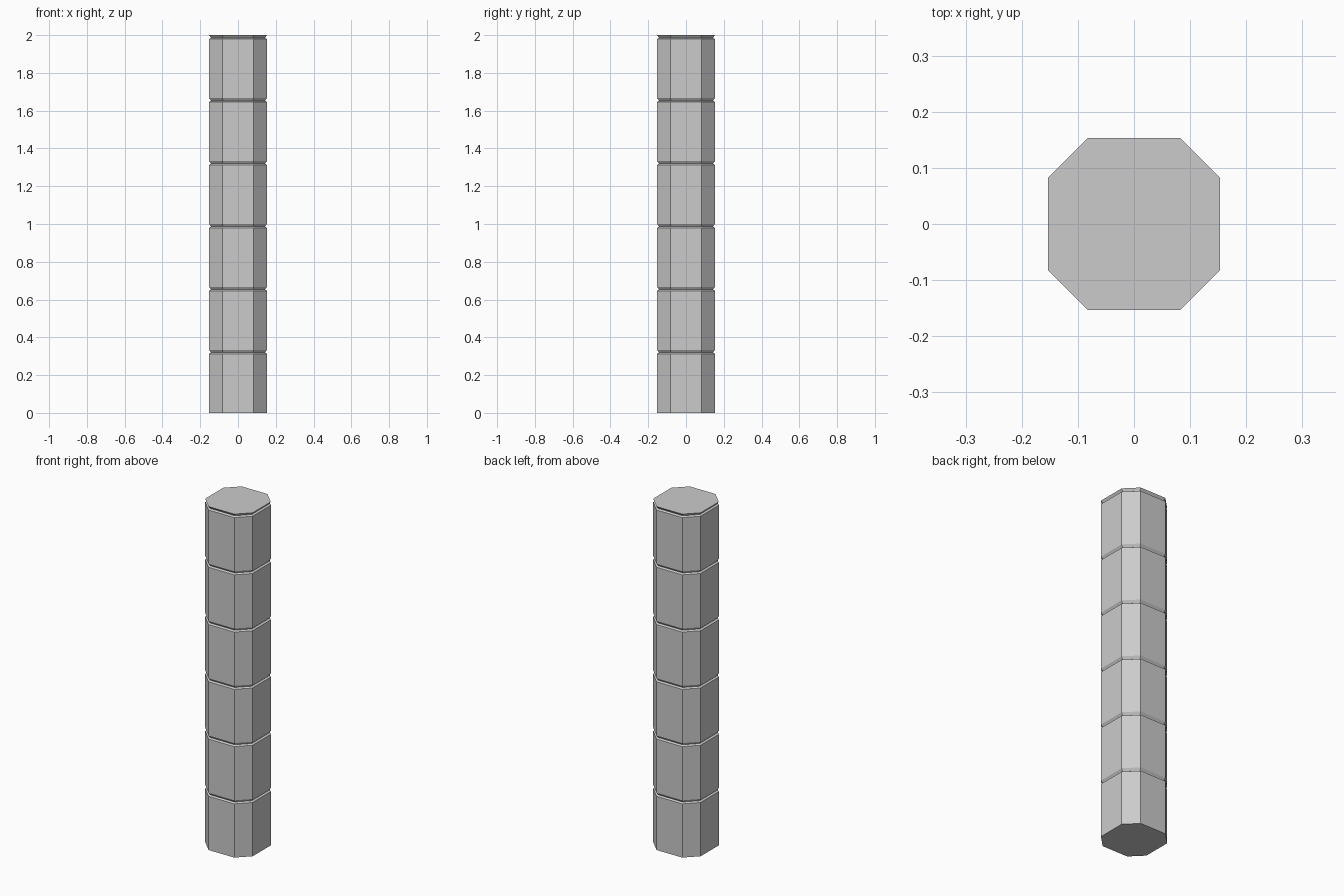
import bpy, bmesh

if "Cube" in bpy.data.objects:
    bpy.data.objects.remove(bpy.data.objects["Cube"])

HALF, CORNER = 0.153, 0.083   # irregular octagon: half width, half flat side
SEGMENTS, HEIGHT = 6, 2.0
STEP = HEIGHT / SEGMENTS


def octagon(inset):
    a, b = HALF - inset, CORNER - inset * 0.41
    return [(b, -a), (a, -b), (a, b), (b, a), (-b, a), (-a, b), (-a, -b), (-b, -a)]


# vertical profile: plain block, then a shallow groove flaring back out
profile = [(0.0, 0.0)]
for i in range(SEGMENTS):
    z = i * STEP
    profile += [(z + 0.313, 0.0), (z + 0.319, 0.010), (z + STEP, 0.0)]

bm = bmesh.new()
rings = [[bm.verts.new((x, y, z)) for x, y in octagon(inset)] for z, inset in profile]
for low, high in zip(rings, rings[1:]):
    for k in range(8):
        n = (k + 1) % 8
        bm.faces.new((low[k], low[n], high[n], high[k]))
# end caps
bm.faces.new(rings[0][::-1])
bm.faces.new(rings[-1])

mesh = bpy.data.meshes.new("grooved_column")
bm.to_mesh(mesh)
bm.free()
bpy.context.collection.objects.link(bpy.data.objects.new("grooved_column", mesh))
